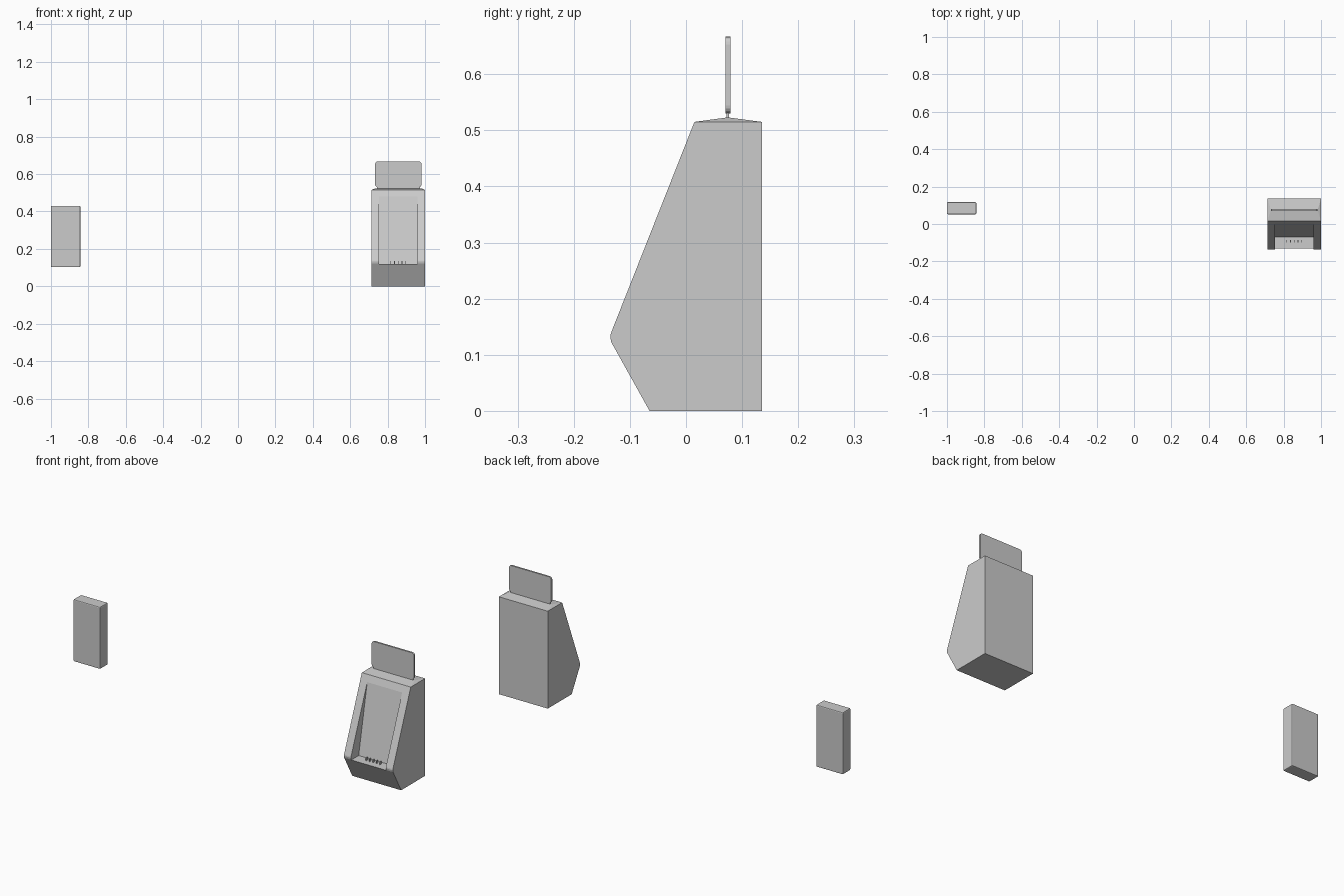
import bpy, bmesh, math

if "Cube" in bpy.data.objects:
    bpy.data.objects.remove(bpy.data.objects["Cube"])


def finish(name, bm):
    bmesh.ops.recalc_face_normals(bm, faces=bm.faces[:])
    mesh = bpy.data.meshes.new(name)
    bm.to_mesh(mesh)
    bm.free()
    obj = bpy.data.objects.new(name, mesh)
    bpy.context.collection.objects.link(obj)
    return obj


def prism(name, points, start, direction):
    """Extrude a closed outline of 3D points along a direction."""
    bm = bmesh.new()
    face = bm.faces.new([bm.verts.new(p) for p in points])
    ext = bmesh.ops.extrude_face_region(bm, geom=[face])
    verts = [g for g in ext["geom"] if isinstance(g, bmesh.types.BMVert)]
    bmesh.ops.translate(bm, verts=verts, vec=direction)
    bmesh.ops.translate(bm, verts=bm.verts[:], vec=start)
    return finish(name, bm)


def side_prism(name, profile, x0, x1):
    return prism(name, [(0, y, z) for y, z in profile], (x0, 0, 0), (x1 - x0, 0, 0))


def box(name, x0, x1, y0, y1, z0, z1):
    return side_prism(name, [(y0, z0), (y1, z0), (y1, z1), (y0, z1)], x0, x1)


def bevel(obj, width, segments=2):
    mod = obj.modifiers.new("bevel", "BEVEL")
    mod.width = width
    mod.segments = segments


X0, X1 = 0.714, 1.0
XM = (X0 + X1) / 2

# Dispenser body with an angled front
body = side_prism("dispenser_body", [
    (-0.065, 0), (0.135, 0), (0.135, 0.515), (0.015, 0.515),
    (-0.134, 0.138), (-0.135, 0.132), (-0.133, 0.122)], X0, X1)

# Tapered tray recess cut into the front
cutter = side_prism("recess_cutter", [
    (-0.2, 0.12), (-0.07, 0.12), (0.0205, 0.577), (-0.2, 0.577)],
    XM - 0.102, XM + 0.102)
cutter.hide_render = True
cutter.hide_set(True)
cut = body.modifiers.new("recess", "BOOLEAN")
cut.operation = "DIFFERENCE"
cut.solver = "EXACT"
cut.object = cutter
bpy.context.view_layer.objects.active = body
bpy.ops.object.modifier_apply(modifier="recess")
bpy.data.objects.remove(cutter)

# Shallow hipped lid
bm = bmesh.new()
base = [bm.verts.new(p) for p in [(X0, 0.015, 0.515), (X1, 0.015, 0.515),
                                  (X1, 0.135, 0.515), (X0, 0.135, 0.515)]]
a = bm.verts.new((XM - 0.125, 0.0745, 0.523))
b = bm.verts.new((XM + 0.125, 0.0745, 0.523))
for f in [(base[0], base[1], b, a), (base[1], base[2], b),
          (base[2], base[3], a, b), (base[3], base[0], a)]:
    bm.faces.new(f)
finish("dispenser_lid", bm)

# Sign plate with rounded corners, on a thin neck
w, z0, z1, r = 0.124, 0.53, 0.667, 0.014
outline = []
for i, (sx, zc) in enumerate([(1, z1 - r), (-1, z1 - r), (-1, z0 + r), (1, z0 + r)]):
    for k in range(5):
        t = math.radians(90 * i + 22.5 * k)
        outline.append((sx * (w - r) + r * math.cos(t), 0, zc + r * math.sin(t)))
prism("sign_plate", outline, (XM, 0.07, 0), (0, 0.009, 0))
box("sign_neck", XM - 0.115, XM + 0.115, 0.0725, 0.0765, 0.518, 0.532)

# Row of contact pins on the tray ledge
for i in range(5):
    x = XM + (i - 2) * 0.02
    box(f"contact_pin_{i + 1}", x - 0.002, x + 0.002, -0.098, -0.085, 0.119, 0.134)

# Separate wall box
wall_box = box("wall_box", -1.0, -0.843, 0.052, 0.117, 0.102, 0.43)
bevel(wall_box, 0.005)
